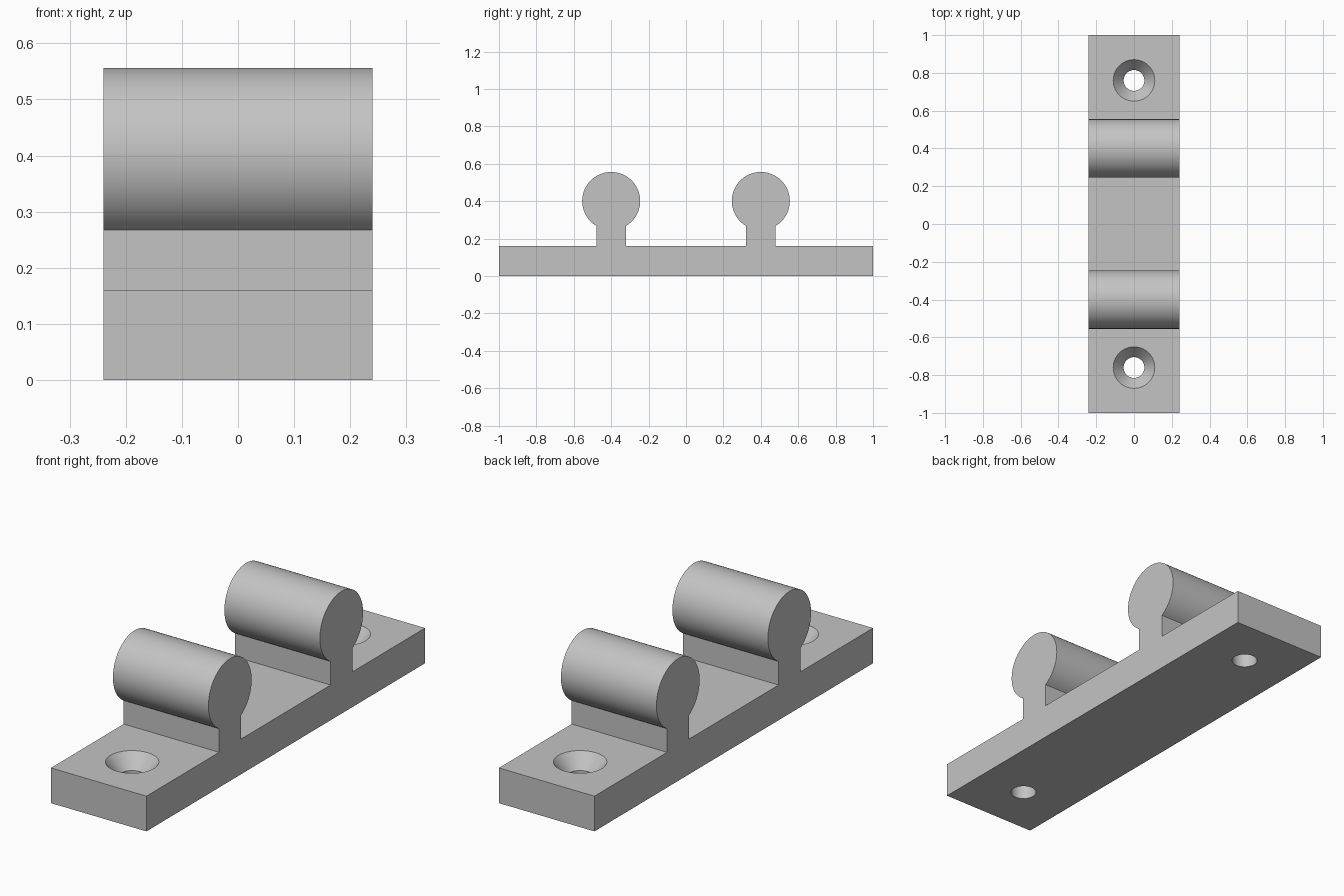
import bpy, bmesh
from math import sin, cos, asin, pi, tau

if "Cube" in bpy.data.objects:
    bpy.data.objects.remove(bpy.data.objects["Cube"])

HALF_WIDTH, BASE_TOP = 0.24, 0.16
ROD_Y, ROD_Z, ROD_R, STEM = 0.4, 0.401, 0.155, 0.078
HOLE_Y, HOLE_R, SINK_R, SINK_DEPTH = 0.76, 0.055, 0.11, 0.065

grey = bpy.data.materials.new("plain grey")
grey.use_nodes = True
colour = (0.55, 0.55, 0.55, 1)
grey.diffuse_color = colour
grey.node_tree.nodes["Principled BSDF"].inputs["Base Color"].default_value = colour


def add_object(name, bm):
    bmesh.ops.recalc_face_normals(bm, faces=bm.faces)
    mesh = bpy.data.meshes.new(name)
    bm.to_mesh(mesh)
    bm.free()
    mesh.materials.append(grey)
    obj = bpy.data.objects.new(name, mesh)
    bpy.context.collection.objects.link(obj)
    return obj


def keyhole(y, steps=72):
    """Stem and round rod outline, walked from +y to -y."""
    a = asin(STEM / ROD_R)
    start, sweep = -pi / 2 + a, tau - 2 * a
    arc = [start + sweep * i / steps for i in range(steps + 1)]
    rod = [(y + ROD_R * cos(t), ROD_Z + ROD_R * sin(t)) for t in arc]
    return [(y + STEM, BASE_TOP)] + rod + [(y - STEM, BASE_TOP)]


# Base strip with two rods on stems, extruded across the width
outline = [(-1, 0), (1, 0), (1, BASE_TOP)]
outline += keyhole(ROD_Y) + keyhole(-ROD_Y) + [(-1, BASE_TOP)]
bm = bmesh.new()
face = bm.faces.new([bm.verts.new((-HALF_WIDTH, y, z)) for y, z in outline])
ext = bmesh.ops.extrude_face_region(bm, geom=[face])["geom"]
moved = [v for v in ext if isinstance(v, bmesh.types.BMVert)]
bmesh.ops.translate(bm, verts=moved, vec=(2 * HALF_WIDTH, 0, 0))
bracket = add_object("double_rod_bracket", bm)

# Countersunk screw holes, cut with a revolved profile
profile = [(0, -0.1), (HOLE_R, -0.1), (HOLE_R, BASE_TOP - SINK_DEPTH),
           (2 * SINK_R - HOLE_R, BASE_TOP + SINK_DEPTH), (0, BASE_TOP + SINK_DEPTH)]
bpy.context.view_layer.objects.active = bracket
for y in (-HOLE_Y, HOLE_Y):
    bm = bmesh.new()
    verts = [bm.verts.new((r, y, z)) for r, z in profile]
    edges = [bm.edges.new(pair) for pair in zip(verts, verts[1:])]
    bmesh.ops.spin(bm, geom=verts + edges, cent=(0, y, 0), axis=(0, 0, 1),
                   angle=tau, steps=48, use_merge=True)
    bmesh.ops.remove_doubles(bm, verts=bm.verts, dist=0.0001)
    cutter = add_object("screw_hole_cutter", bm)
    cutter.hide_render = True
    mod = bracket.modifiers.new("screw_hole", "BOOLEAN")
    mod.operation, mod.solver, mod.object = "DIFFERENCE", "EXACT", cutter
    bpy.ops.object.modifier_apply(modifier=mod.name)
    bpy.data.objects.remove(cutter)

# Smooth the round surfaces, keep the corners sharp
bpy.ops.object.select_all(action="DESELECT")
bracket.select_set(True)
bpy.ops.object.shade_smooth_by_angle(angle=pi / 6)
